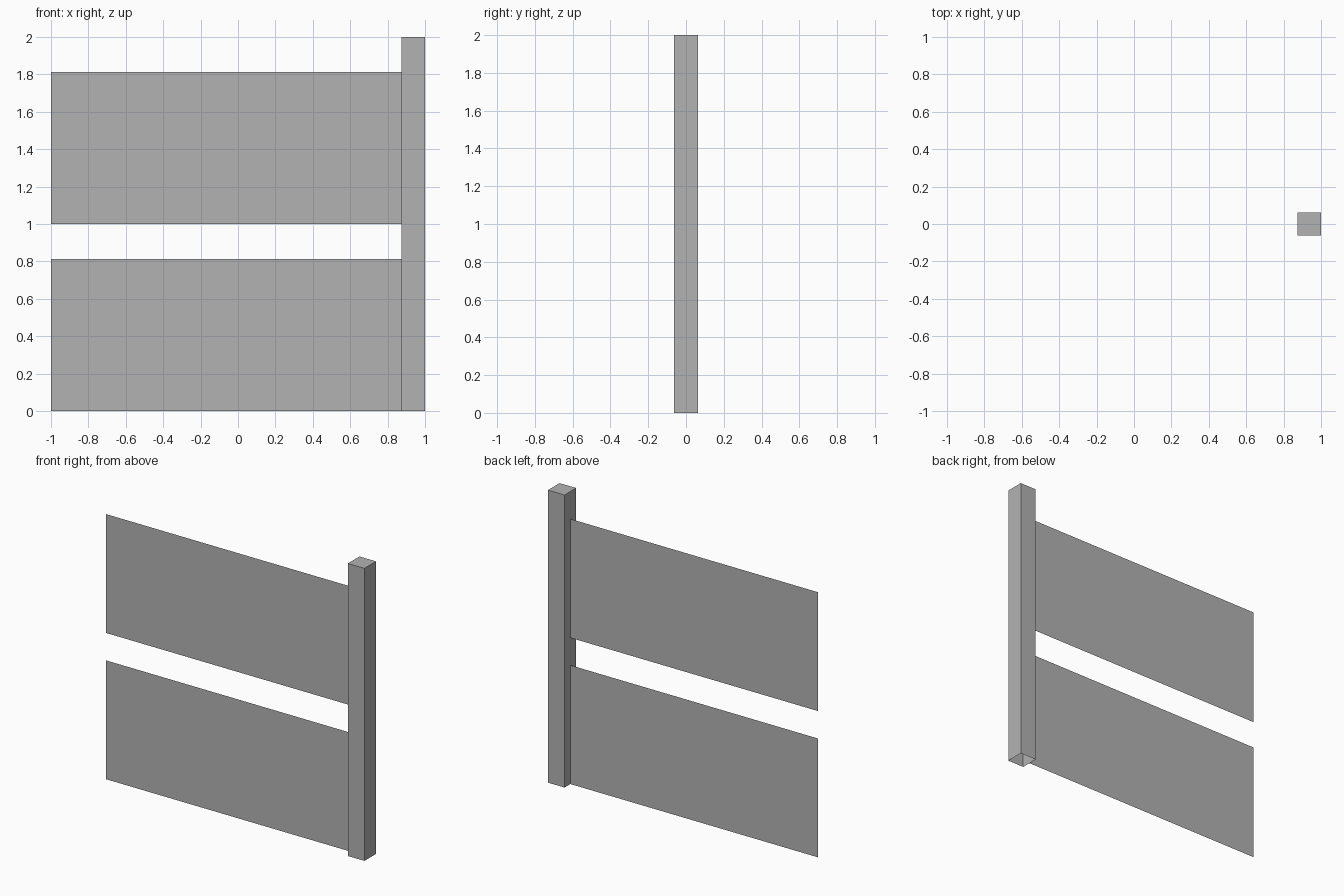
import bpy
import bmesh

cube = bpy.data.objects.get("Cube")
if cube:
    bpy.data.objects.remove(cube, do_unlink=True)

# Single plain grey
grey = bpy.data.materials.new("plain_grey")
grey.use_nodes = True
colour = (0.45, 0.45, 0.45, 1)
grey.diffuse_color = colour
grey.node_tree.nodes["Principled BSDF"].inputs["Base Color"].default_value = colour

POST = 0.125           # post width
HEIGHT = 2.0
PANEL_HEIGHT = 0.8125
INNER = 1 - POST       # x where the panels meet the post


def finish(name, bm):
    mesh = bpy.data.meshes.new(name)
    bm.to_mesh(mesh)
    bm.free()
    mesh.materials.append(grey)
    obj = bpy.data.objects.new(name, mesh)
    bpy.context.collection.objects.link(obj)
    return obj


# Square post, capped on top and open underneath
bm = bmesh.new()
bmesh.ops.create_cube(bm, size=1)
bm.normal_update()
bottom = [f for f in bm.faces if f.normal.z < -0.5]
bmesh.ops.delete(bm, geom=bottom, context='FACES_ONLY')
bmesh.ops.scale(bm, vec=(POST, POST, HEIGHT), verts=bm.verts)
bmesh.ops.translate(bm, vec=(1 - POST / 2, 0, HEIGHT / 2), verts=bm.verts)
finish("post", bm)

# Two thin sheets reaching sideways from the middle of the post
for name, base in (("lower_panel", 0), ("upper_panel", 1)):
    bm = bmesh.new()
    top = base + PANEL_HEIGHT
    corners = [(-1, base), (INNER, base), (INNER, top), (-1, top)]
    bm.faces.new([bm.verts.new((x, 0, z)) for x, z in corners])
    finish(name, bm)
